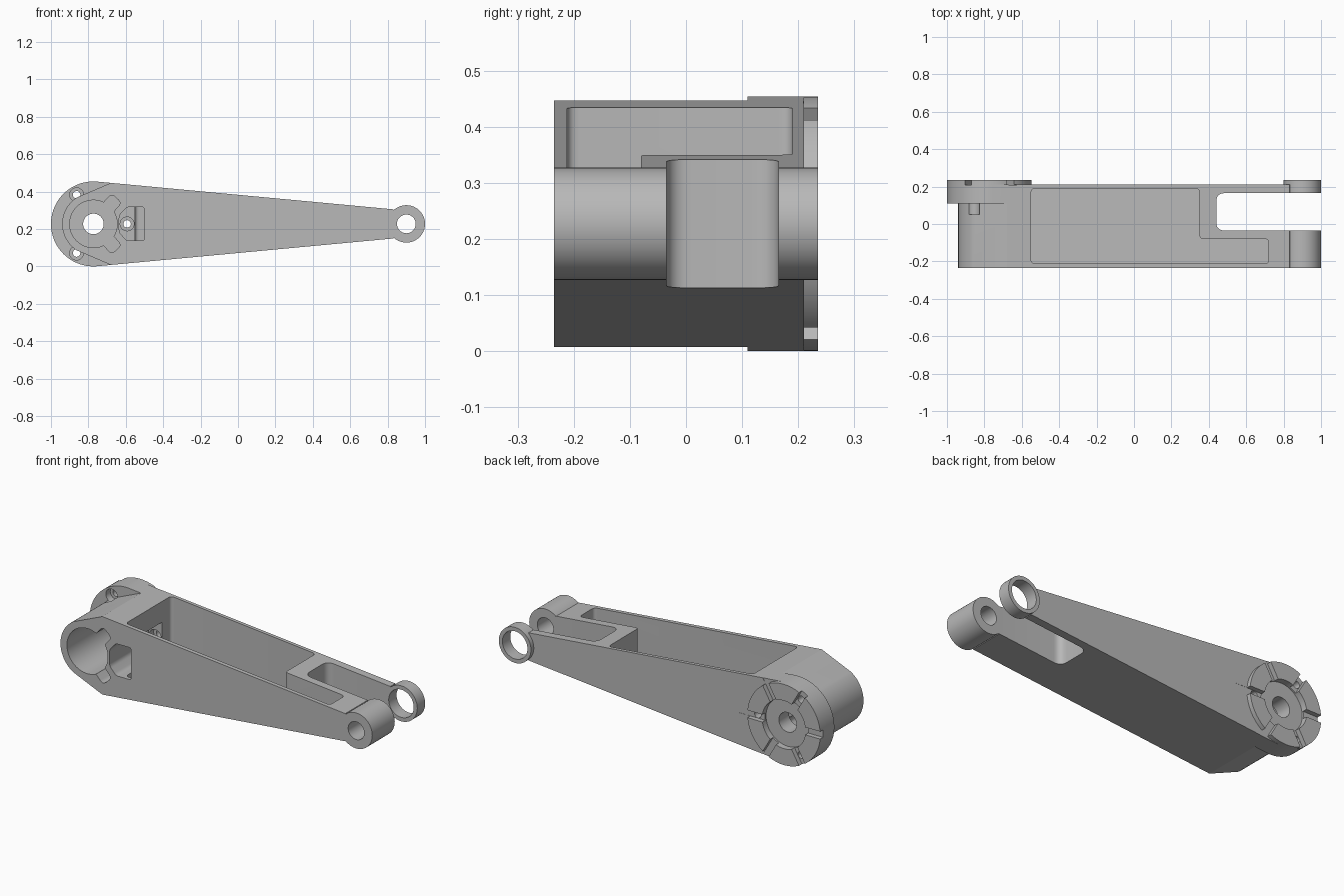
import bpy, bmesh
from math import sin, cos, pi, radians, sqrt, asin
from mathutils import Vector

if "Cube" in bpy.data.objects:
    bpy.data.objects.remove(bpy.data.objects["Cube"])

grey = bpy.data.materials.new("grey_metal")
grey.use_nodes = True
colour = (0.48, 0.48, 0.48, 1)
grey.diffuse_color = colour
grey.node_tree.nodes["Principled BSDF"].inputs["Base Color"].default_value = colour

MID = 0.227                  # height of the centre line
HUB, HUB_R = -0.773, 0.227   # hub centre x and radius
EYE, EYE_R = 0.9, 0.1        # far eye centre x and radius
FRONT, BACK, WEB, FLANGE = -0.235, 0.235, 0.21, 0.11


def arc(cx, cz, r, start, end, steps=32):
    angles = [radians(start + (end - start) * i / steps) for i in range(steps + 1)]
    return [(cx + r * cos(a), cz + r * sin(a)) for a in angles]


def circle(cx, cz, r, steps=48):
    return arc(cx, cz, r, 0, 360, steps)[:-1]


def rounded(points, r, steps=6):
    """Round the corners of a closed outline."""
    out = []
    for i, p in enumerate(points):
        p = Vector(p)
        a = p + (Vector(points[i - 1]) - p).normalized() * r
        b = p + (Vector(points[(i + 1) % len(points)]) - p).normalized() * r
        for k in range(steps + 1):
            t = k / steps
            out.append(tuple(a * (1 - t) ** 2 + p * 2 * t * (1 - t) + b * t * t))
    return out


def prism(name, outline, lo, hi, axis="Y"):
    """Extrude an outline along Y (outline in x, z) or Z (outline in x, y)."""
    place = (lambda u, v, w: (u, w, v)) if axis == "Y" else (lambda u, v, w: (u, v, w))
    bm = bmesh.new()
    face = bm.faces.new([bm.verts.new(place(u, v, lo)) for u, v in outline])
    extruded = bmesh.ops.extrude_face_region(bm, geom=[face])["geom"]
    verts = [g for g in extruded if isinstance(g, bmesh.types.BMVert)]
    bmesh.ops.translate(bm, verts=verts, vec=place(0, 0, hi - lo))
    bmesh.ops.recalc_face_normals(bm, faces=bm.faces)
    mesh = bpy.data.meshes.new(name)
    bm.to_mesh(mesh)
    bm.free()
    mesh.materials.append(grey)
    obj = bpy.data.objects.new(name, mesh)
    bpy.context.collection.objects.link(obj)
    return obj


def combine(target, tool, operation="DIFFERENCE"):
    mod = target.modifiers.new("cut", "BOOLEAN")
    mod.operation, mod.solver, mod.object = operation, "EXACT", tool
    bpy.context.view_layer.objects.active = target
    bpy.ops.object.modifier_apply(modifier=mod.name)
    bpy.data.objects.remove(tool)


def cut(outline, lo, hi, axis="Y"):
    combine(arm, prism("cutter", outline, lo, hi, axis), lo and "DIFFERENCE" or "DIFFERENCE")


# Tapered arm outline: hub, straight flanks and far eye
SLOPE = 0.0936
tilt = asin(SLOPE)


def flank(x):
    return HUB_R * cos(tilt) - SLOPE * (x - HUB - HUB_R * sin(tilt))


neck = 0.832
neck_angle = 132
outline = [(neck, MID + flank(neck))]
outline += arc(HUB, MID, HUB_R, 90 - tilt * 180 / pi, 270 + tilt * 180 / pi, 64)
outline += [(neck, MID - flank(neck))]
outline += arc(EYE, MID, EYE_R, -neck_angle, neck_angle, 48)
arm = prism("lever_arm", outline, FRONT, BACK)

# Lower the back web, leaving the hub flange and eye ring proud
web = arc(HUB, MID, HUB_R, 90, -90) + [(HUB, -0.5), (EYE, -0.5)]
web += arc(EYE, MID, EYE_R, 270, 90) + [(EYE, 1), (HUB, 1)]
cut(web, WEB, 0.5)

# Narrow nose in front of the flange
nose_r, shoulder = 0.167, -0.68
nose = arc(HUB, MID, nose_r, 122, 238)
cut([(shoulder, 1), (-1.5, 1), (-1.5, -1), (shoulder, -1), (shoulder, MID - flank(shoulder))]
    + nose[::-1] + [(shoulder, MID + flank(shoulder))], -0.5, FLANGE)

# Fork slot between the two eyes
cut(rounded([(0.44, -0.035), (1.5, -0.035), (1.5, 0.165), (0.44, 0.165)], 0.045), -0.5, 1, "Z")
cut(circle(EYE, MID, 0.05), -0.5, 0.06)
cut(circle(EYE, MID, 0.078), 0.06, 0.5)

# L-shaped pocket from the top, its floor parallel to the underside
pocket = prism("pocket", rounded([(-0.55, -0.212), (0.72, -0.212), (0.72, -0.08), (0.35, -0.08),
                                  (0.35, 0.19), (-0.55, 0.19)], 0.022), -0.5, 1, "Z")
floor = [(x, MID - flank(x) + 0.025) for x in (-0.7, 0.8)]
combine(pocket, prism("above_floor", floor + [(0.8, 0.8), (-0.7, 0.8)], -0.4, 0.4), "INTERSECT")
combine(arm, pocket)

# Hub bore with two lobes, shaft hole and side window
cut(circle(HUB, MID, 0.127, 64), -0.5, FLANGE)
for side in (1, -1):
    lobe = Vector((cos(radians(48)), side * sin(radians(48))))
    across = Vector((-lobe.y, lobe.x)) * 0.036
    hub = Vector((HUB, MID))
    corners = [hub + lobe * 0.05 - across, hub + lobe * 0.185 - across,
               hub + lobe * 0.185 + across, hub + lobe * 0.05 + across]
    cut(rounded(corners, 0.025), -0.5, FLANGE)
cut(circle(HUB, MID, 0.055), -0.5, 0.5)
window = [(-0.5, MID - 0.09), (-0.5, MID + 0.09), (-0.595, MID + 0.09),
          (-0.635, MID + 0.045), (-0.635, MID - 0.045), (-0.595, MID - 0.09)]
cut(rounded(window, 0.015), -0.5, FLANGE)

# Back of the flange: round recess, six radial slots, three screw holes
cut(circle(HUB, MID, 0.135, 64), 0.2, 0.5)
for i in range(6):
    a = radians(60 * i)
    along, across = Vector((cos(a), sin(a))), Vector((-sin(a), cos(a))) * 0.021
    hub = Vector((HUB, MID))
    cut([hub + along * r + across * s for r, s in ((0.1, -1), (0.3, -1), (0.3, 1), (0.1, 1))],
        WEB - 0.001, 0.5)
    if i % 2 == 0:
        x, z = hub + along * 0.18
        cut(circle(x, z, 0.02, 24), 0.05, 0.5)
        cut(circle(x, z, 0.037, 32), 0.05, 0.15)

# Smooth the curved walls, keep machined edges sharp
bpy.ops.object.select_all(action="DESELECT")
arm.select_set(True)
bpy.context.view_layer.objects.active = arm
bpy.ops.object.shade_smooth_by_angle(angle=radians(25))
